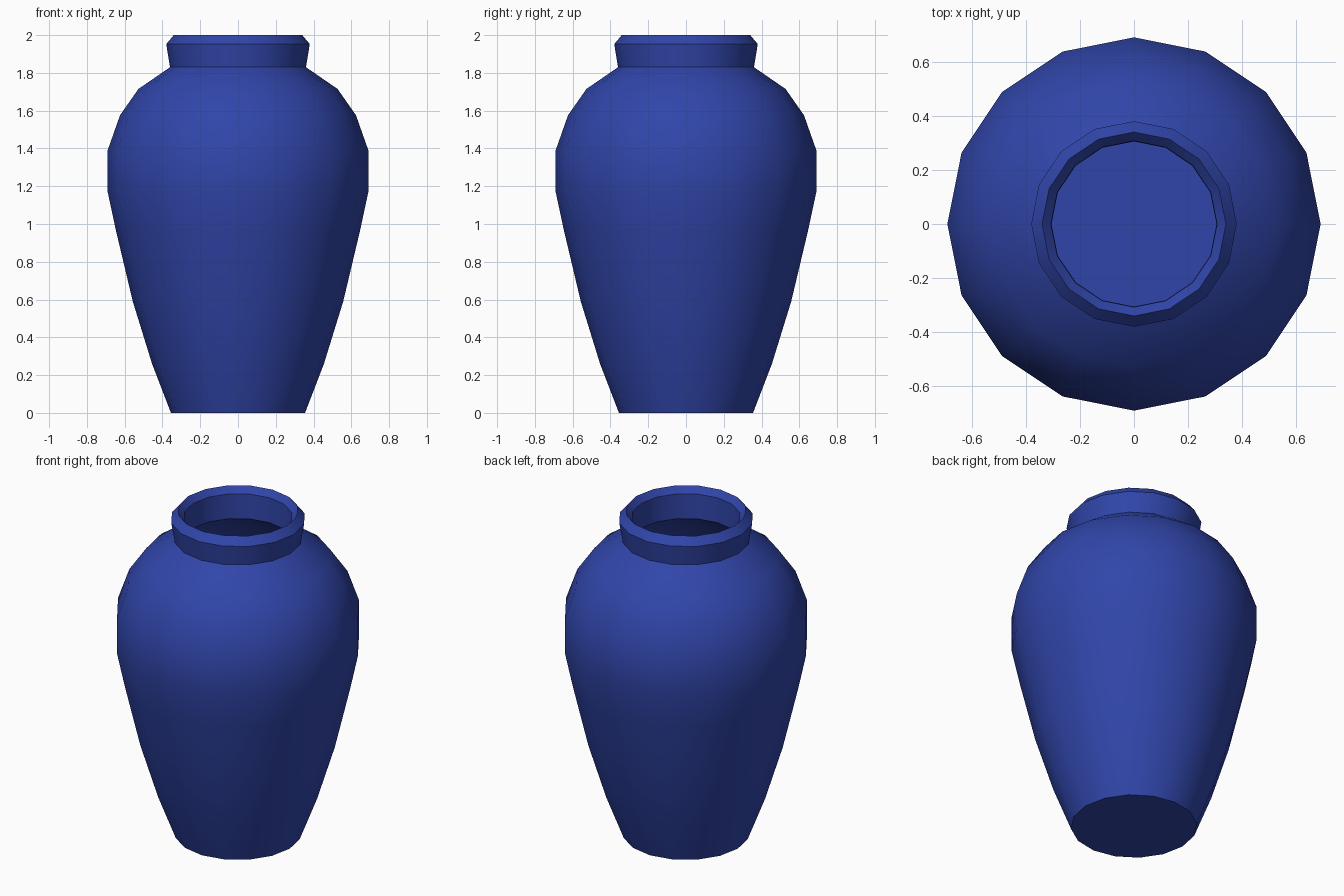
import bpy, bmesh, math

if "Cube" in bpy.data.objects:
    bpy.data.objects.remove(bpy.data.objects["Cube"])

SIDES = 16

# outer wall (radius, height) from base to rim peak
outer = [(0.355, 0), (0.455, 0.26), (0.557, 0.59), (0.645, 0.96), (0.69, 1.17),
         (0.69, 1.39), (0.625, 1.575), (0.527, 1.715), (0.36, 1.83),
         (0.38, 1.953), (0.34, 2.0)]
# inner lip, throat and hollow from rim down to the floor
inner = [(0.307, 1.963), (0.305, 1.81), (0.495, 1.675), (0.58, 1.55),
         (0.64, 1.38), (0.64, 1.175), (0.595, 0.97), (0.508, 0.60),
         (0.407, 0.275), (0.32, 0.05)]


def lathe(name, profile, sides):
    """Revolve a profile around z and cap both end rings."""
    bm = bmesh.new()
    rings = []
    for r, z in profile:
        rings.append([bm.verts.new((r * math.cos(2 * math.pi * i / sides),
                                    r * math.sin(2 * math.pi * i / sides), z))
                      for i in range(sides)])
    for a, b in zip(rings, rings[1:]):
        for i in range(sides):
            j = (i + 1) % sides
            bm.faces.new((a[i], a[j], b[j], b[i]))
    bm.faces.new(rings[0][::-1])
    bm.faces.new(rings[-1])
    bmesh.ops.recalc_face_normals(bm, faces=bm.faces)
    mesh = bpy.data.meshes.new(name)
    bm.to_mesh(mesh)
    bm.free()
    obj = bpy.data.objects.new(name, mesh)
    bpy.context.collection.objects.link(obj)
    return obj


# vase body with hollow interior
vase = lathe("vase", outer + inner, SIDES)
glaze = bpy.data.materials.new("blue_glaze")
glaze.diffuse_color = (0.03, 0.06, 0.40, 1)
glaze.use_nodes = True
glaze.node_tree.nodes["Principled BSDF"].inputs["Base Color"].default_value = glaze.diffuse_color
vase.data.materials.append(glaze)

# smooth shading with sharp rim, neck and base edges
bpy.context.view_layer.objects.active = vase
vase.select_set(True)
bpy.ops.object.shade_smooth_by_angle(angle=math.radians(30))
